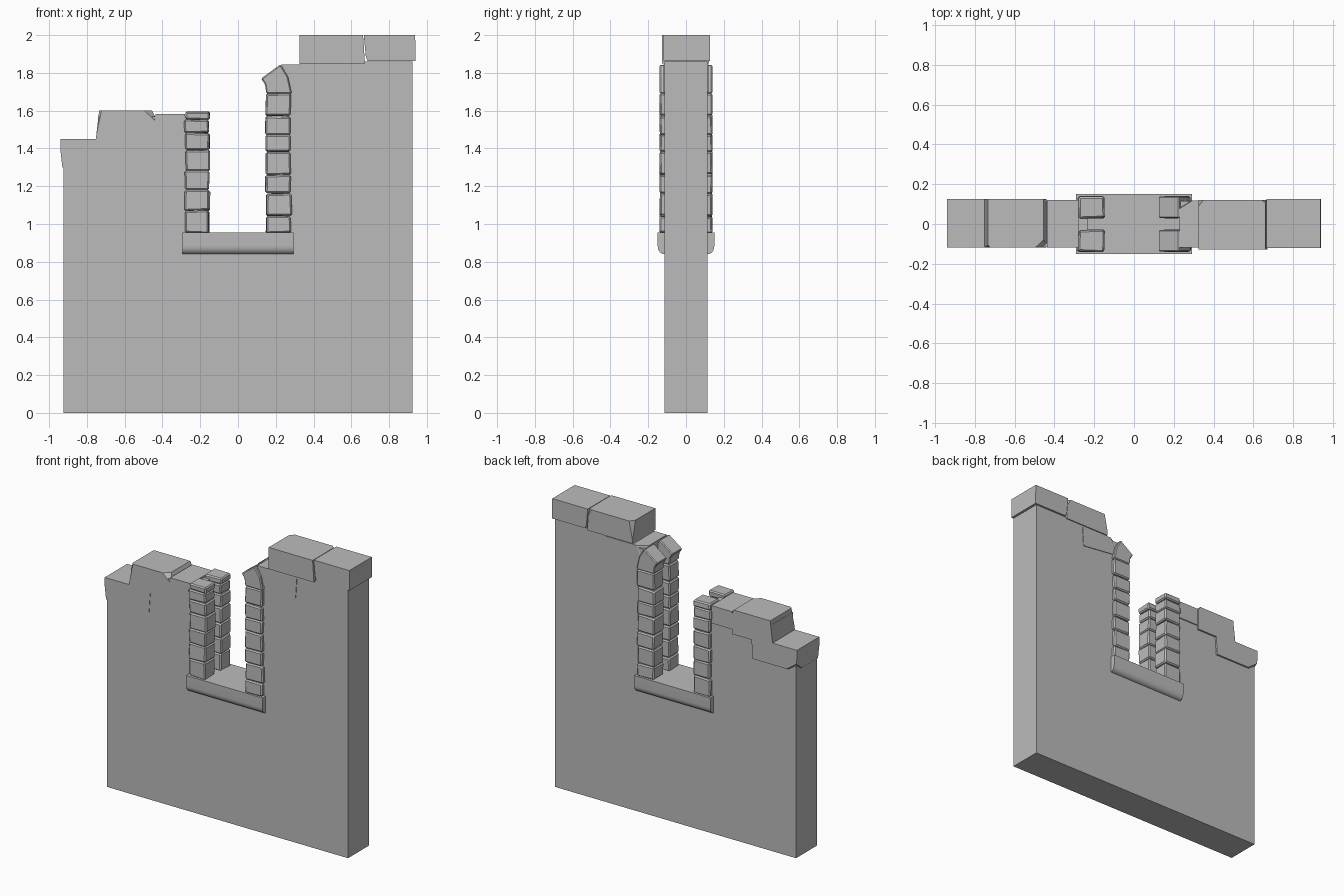
import bpy, bmesh, math, random
from mathutils import Vector

cube = bpy.data.objects.get("Cube")
if cube:
    bpy.data.objects.remove(cube, do_unlink=True)
rng = random.Random(4)

stone_grey = bpy.data.materials.new("stone_grey")
stone_grey.use_nodes = True
GREY = (0.5, 0.5, 0.5, 1)
stone_grey.diffuse_color = GREY
stone_grey.node_tree.nodes["Principled BSDF"].inputs["Base Color"].default_value = GREY


def finish(bm, name):
    bmesh.ops.recalc_face_normals(bm, faces=bm.faces)
    mesh = bpy.data.meshes.new(name)
    bm.to_mesh(mesh)
    bm.free()
    mesh.materials.append(stone_grey)
    obj = bpy.data.objects.new(name, mesh)
    bpy.context.collection.objects.link(obj)
    return obj


def prism(name, outline, lo, hi, chips=(), bevel=0.0, jitter=0.0, axis="y"):
    """Extrude an outline along an axis; each chip is a (point, normal) plane cut."""
    bm = bmesh.new()
    if axis == "y":
        verts = [bm.verts.new((x, lo, z)) for x, z in outline]
        step = Vector((0, hi - lo, 0))
    else:
        verts = [bm.verts.new((lo, y, z)) for y, z in outline]
        step = Vector((hi - lo, 0, 0))
    face = bm.faces.new(verts)
    new = bmesh.ops.extrude_face_region(bm, geom=[face])["geom"]
    bmesh.ops.translate(bm, vec=step, verts=[g for g in new if isinstance(g, bmesh.types.BMVert)])
    for v in bm.verts:
        v.co += Vector([rng.uniform(-jitter, jitter) for _ in range(3)])
    for point, normal in chips:
        bmesh.ops.bisect_plane(bm, geom=bm.verts[:] + bm.edges[:] + bm.faces[:],
                               plane_co=point, plane_no=normal, clear_outer=True)
        rim = [e for e in bm.edges if e.is_boundary]
        if rim:
            bmesh.ops.holes_fill(bm, edges=rim)
    bmesh.ops.recalc_face_normals(bm, faces=bm.faces)
    if bevel:
        bmesh.ops.bevel(bm, geom=bm.edges[:], offset=bevel, segments=1, affect="EDGES")
    return finish(bm, name)


def box(x0, x1, z0, z1):
    return [(x0, z0), (x1, z0), (x1, z1), (x0, z1)]


# Main wall with stepped ruined top and window opening
prism("wall", [(-.925, 0), (.925, 0), (.925, 1.86), (.33, 1.86), (.32, 1.83), (.235, 1.83),
               (.235, .9), (-.235, .9), (-.235, 1.57), (-.74, 1.57), (-.74, 1.44),
               (-.925, 1.44)], -.115, .115)

# Broken stones on the left shoulder
prism("left_end_stone", [(-.93, 1.3), (-.6, 1.3), (-.59, 1.45), (-.94, 1.45), (-.94, 1.39)],
      -.118, .127, [((-.93, .1, 1.33), (-.5, .5, -.7))])
prism("left_upper_stone", [(-.755, 1.43), (-.44, 1.43), (-.44, 1.57), (-.455, 1.6), (-.735, 1.6)],
      -.118, .127, [((-.74, -.105, 1.58), (-.7, -.7, .15)),
                    ((-.46, -.09, 1.595), (.55, -.6, .6))])
prism("left_inner_stone", box(-.437, -.28, 1.46, 1.582), -.118, .122)

# Cap stones and broken support stone on the right shoulder
prism("cap_inner_stone", [(.325, 1.85), (.672, 1.85), (.662, 2), (.325, 2)], -.128, .122,
      [((.335, .11, 1.97), (-.75, .6, .15)), ((.66, .11, 1.99), (.6, .7, .3))])
prism("cap_outer_stone", [(.685, 1.862), (.94, 1.862), (.938, 2), (.666, 2), (.676, 1.89)],
      -.12, .126)
prism("cap_support_stone", [(.25, 1.73), (.525, 1.70), (.535, 1.845), (.23, 1.845)],
      -.119, .119, [((.26, .1, 1.83), (-.5, .8, .2))])

# Window sill with rounded underside
profile = [(-.15, .955), (.15, .955)]
arc = [(.115 + .035 * math.cos(a), .885 - .045 * math.sin(a))
       for a in [math.radians(15 * i) for i in range(7)]]
profile += arc + [(-y, z) for y, z in reversed(arc)]
sill = prism("window_sill", profile, -.293, .293, axis="x")
bpy.ops.object.select_all(action="DESELECT")
sill.select_set(True)
bpy.context.view_layer.objects.active = sill
bpy.ops.object.shade_smooth_by_angle(angle=math.radians(30))

# Jamb stones stacked on both faces of the wall, with a groove between
LEFT = [.95, 1.07, 1.18, 1.28, 1.39, 1.48, 1.55, 1.595]
RIGHT = [.95, 1.04, 1.16, 1.26, 1.38, 1.47, 1.57, 1.69]
for face, side in (("front", -1), ("back", 1)):
    lo, hi = sorted((side * .03, side * .139))
    for jamb, levels, x0, x1 in (("left_jamb", LEFT, -.28, -.152), ("right_jamb", RIGHT, .148, .28)):
        for i, (z0, z1) in enumerate(zip(levels, levels[1:])):
            shift = rng.uniform(-.004, .004)
            prism(f"{face}_{jamb}_stone_{i + 1}", box(x0 + shift, x1 + shift, z0 + .002, z1),
                  lo, hi, bevel=.008, jitter=.003)
    # Leaning stone where the arch began
    prism(f"{face}_arch_stone", [(.15, 1.69), (.285, 1.69), (.265, 1.78), (.225, 1.845),
                                 (.122, 1.77), (.143, 1.74)], lo, hi, bevel=.006)
